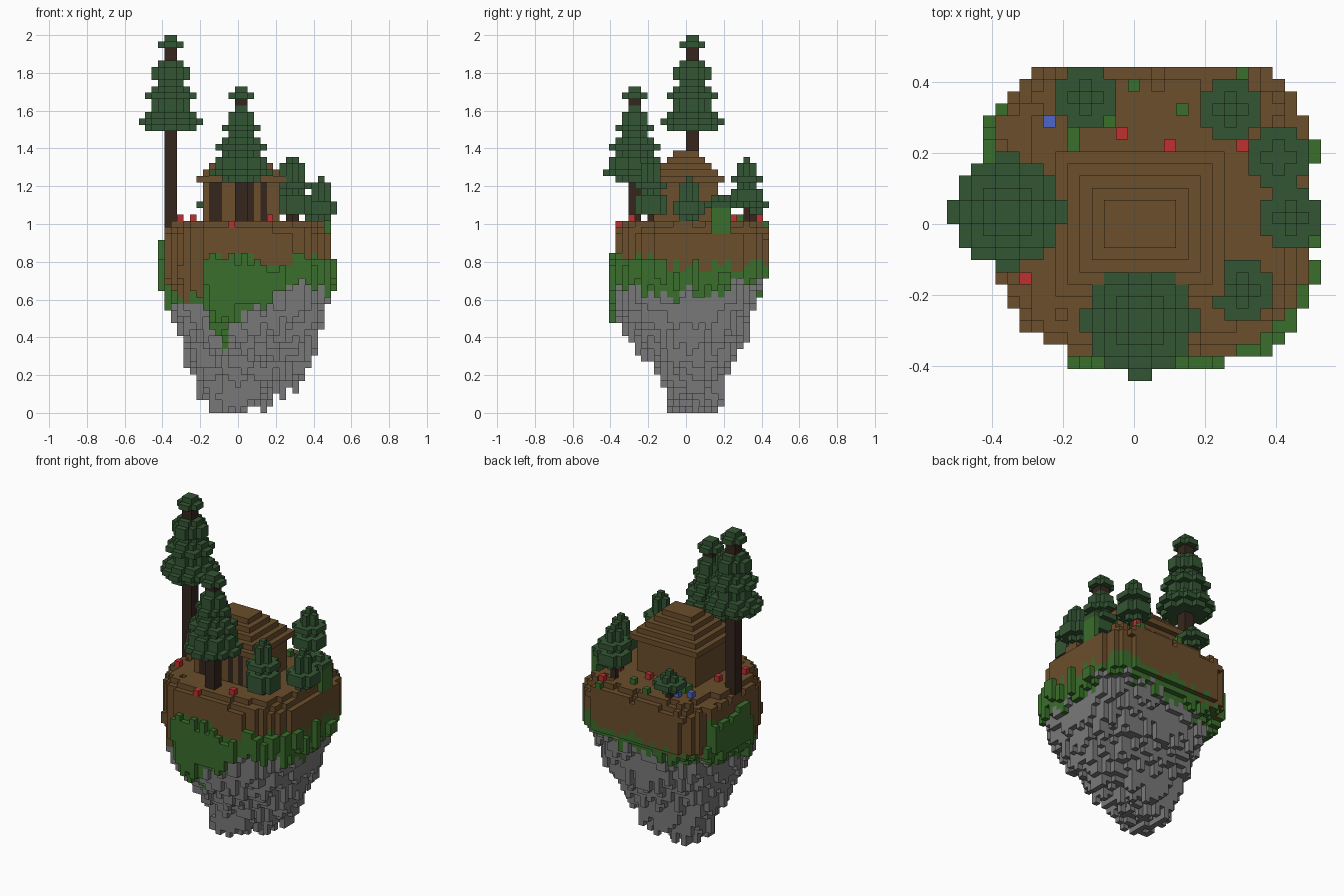
import bpy
import bmesh
import math
import random
from mathutils import Vector, noise

random.seed(4)
cube = bpy.data.objects.get("Cube")
if cube:
    bpy.data.objects.remove(cube)

LAYERS = 59
V = 2 / LAYERS          # edge of one block
GROUND = 30             # first layer above the plateau


def material(name, code):
    def linear(h):
        c = int(h, 16) / 255
        return c / 12.92 if c < 0.04 else ((c + 0.055) / 1.055) ** 2.4
    colour = [linear(code[n:n + 2]) for n in (0, 2, 4)] + [1]
    mat = bpy.data.materials.new(name)
    mat.use_nodes = True
    mat.diffuse_color = colour
    mat.node_tree.nodes["Principled BSDF"].inputs["Base Color"].default_value = colour
    return mat


MATS = {name: material(name, code) for name, code in {
    "earth": "6b4e2b", "moss": "3a6e2b", "stone": "797979", "needles": "345634",
    "bark": "36261d", "red petals": "bf3030", "blue petals": "4c66c8"}.items()}

# Corner loop of each of the six faces of a block
SIDES = {}
for axis in range(3):
    for sign in (0, 1):
        loop = []
        for a, b in ((0, 0), (1, 0), (1, 1), (0, 1)):
            corner = [0, 0, 0]
            corner[axis], corner[(axis + 1) % 3], corner[(axis + 2) % 3] = sign, a, b
            loop.append(tuple(corner))
        step = [0, 0, 0]
        step[axis] = 2 * sign - 1
        SIDES[tuple(step)] = loop if sign else loop[::-1]


def build(name, cells):
    """Turn {(i, j, k): material name} into a mesh with only its outer faces."""
    bm = bmesh.new()
    verts, names = {}, sorted(set(cells.values()))
    for cell, colour in cells.items():
        for step, loop in SIDES.items():
            if tuple(c + s for c, s in zip(cell, step)) in cells:
                continue
            ring = []
            for corner in loop:
                p = tuple(c + s for c, s in zip(cell, corner))
                if p not in verts:
                    verts[p] = bm.verts.new(((p[0] - 0.5) * V, p[1] * V, p[2] * V))
                ring.append(verts[p])
            bm.faces.new(ring).material_index = names.index(colour)
    mesh = bpy.data.meshes.new(name)
    bm.to_mesh(mesh)
    bm.free()
    for n in names:
        mesh.materials.append(MATS[n])
    bpy.context.collection.objects.link(bpy.data.objects.new(name, mesh))


def lookup(table, t):
    """Linear interpolation of the rows of a table by their first entry."""
    t = min(max(t, table[0][0]), table[-1][0])
    for low, high in zip(table, table[1:]):
        if t <= high[0]:
            f = (t - low[0]) / (high[0] - low[0])
            return [a + (b - a) * f for a, b in zip(low[1:], high[1:])]


# Island extents in blocks: layer, left, right, front, back
PROFILE = [
    (0, -4.5, 1.5, -3, 5), (3, -6, 9.5, -3, 6), (6, -7.5, 11, -4.5, 6.5),
    (9, -8.5, 12, -7, 8), (12, -9, 13, -9.5, 9.7), (15, -10, 13.6, -11, 10),
    (18, -10.7, 14.2, -11.2, 11), (21, -11.5, 14.5, -11.2, 13.2),
    (27, -11.5, 14.5, -11.2, 13.4), (30, -11.2, 12.8, -11, 13)]
# Moss band: bearing in degrees, upper and lower layer, chance of bulging out
BAND = [
    (0, 23, 18, 0.6), (25, 22, 19, 0.4), (45, 23, 20, 0), (90, 21, 18, 0),
    (138, 21, 18, 0), (143, 26, 18, 1), (183, 26, 17, 1), (195, 18, 17, 0),
    (238, 18, 16, 0), (247, 24, 12, 1), (255, 24, 10, 1), (263, 24, 15, 1),
    (285, 23, 16.5, 1), (300, 22.5, 18, 1), (315, 24, 20.5, 0.8),
    (330, 24, 19.5, 0.7), (345, 22.5, 18, 0.6), (360, 23, 18, 0.6)]


def reach(x, y, layer, grow=0):
    """Below one when the point lies inside the rounded outline of the layer."""
    left, right, front, back = lookup(PROFILE, layer)
    power = 2.1 + ((3 if y < 0 else 4.2) - 2.1) * min(max(layer - 8, 0) / 12, 1)
    u = abs(x - (left + right) / 2) / ((right - left) / 2 + grow)
    w = abs(y - (front + back) / 2) / ((back - front) / 2 + grow)
    return (u ** power + w ** power) ** (1 / power)


# Island: earth cap, moss drips and ragged stone underside
island = {}
for i in range(-15, 16):
    for j in range(-13, 13):
        x, y = i, j + 0.5
        upper, lower, bulge = lookup(BAND, math.degrees(math.atan2(y, x)) % 360)
        drip = random.choice((-1.5, -0.5, 0, 0.5, 1))
        upper, lower = upper + random.choice((-1, 0, 0, 1)), lower + drip
        grow = 0.9 if random.random() < bulge else 0
        shift = random.choice((-2, -1, -1, 0, 0, 1))
        edge = reach(x, y, 28)
        bumps = noise.noise(Vector((x, y, 0)) * 0.37)
        top = GROUND - (edge > 0.8 and bumps > 0.05) - (edge > 0.93)
        for k in range(top):
            mossy = lower <= k < upper
            level = k + shift if k < 20 else k
            if level >= 0 and reach(x, y, level, grow if mossy else 0) <= 1:
                island[i, j, k] = "moss" if mossy else "stone" if k < lower else "earth"
build("floating_island", island)


def surface(i, j):
    return max((k for k in range(GROUND) if (i, j, k) in island), default=GROUND - 1) + 1


def tree(name, x, y, base, radii, trunk):
    """Stacked discs of needles round a square trunk; a radius of 0 bares the trunk."""
    cells = {}
    for i in range(-15, 16):
        for j in range(-13, 13):
            dx, dy = i - x, j + 0.5 - y
            if max(abs(dx), abs(dy)) < trunk:
                for k in range(GROUND - 2, base + len(radii) - 1):
                    cells[i, j, k] = "bark"
            for n, r in enumerate(radii):
                if r and dx * dx + dy * dy <= r * (r - 0.55) + 0.15:
                    cells[i, j, base + n] = "needles"
    build(name, cells)


# Trees
tree("tall_tree", -10.5, 1, 44, (4, 5, 4, 3, 3, 4, 3, 2, 3, 3, 2, 0, 0, 2, 1), 1)
tree("front_tree", 0.5, -8, 36, (3, 5, 4, 4, 3, 4, 3, 2, 3, 2, 2, 1, 0, 2, 1), 1)
tree("back_left_tree", 8, 9.5, 32, (1.5, 2.5, 2.5, 1.5, 2.5, 1.5, 1.5, 0.5), 0.5)
tree("front_left_tree", 9, -5.5, 31, (2.5, 2.5, 2.5, 1.5, 2.5, 1.5, 1.5, 1.5, 0.5), 0.5)
tree("side_tree", 13, 0.5, 30, (1.5, 2.5, 2.5, 1.5, 1.5, 1.5, 0.5), 0.5)
tree("low_tree", 12, 5.5, 30, (2.2, 2.2, 2.5, 1.5), 0.5)
tree("back_right_tree", -4, 10.5, 31, (1.5, 2.5, 1.5, 0.5), 0.5)


def slab(cells, left, right, half_y, k):
    for i in range(left, right + 1):
        for j in range(-half_y, half_y):
            cells[i, j, k] = "earth"


# Cabin: walls with dark front posts, then a stepped hip roof with overhanging eaves
walls, roof = {}, {}
for k in range(GROUND - 1, 36):
    slab(walls, -5, 6, 5, k)
    for i in (-4, -3, 2, 4):
        walls[i, -5, k] = "bark"
for n in range(5):
    slab(roof, n - 6, 7 - n, 6 - n, 36 + n)
build("cabin_walls", walls)
build("cabin_roof", roof)

# Flowers and grass on the plateau
PLANTS = {
    "red petals": ((-1, 7), (3, 6), (9, 6), (-9, -5), (5, -9), (-1, -11),
                   (-7, 0), (-4, 10), (9, 11)),
    "blue petals": ((-7, 8), (-5, 9)),
    "moss": ((-2, 8), (-5, 7), (-5, 6), (0, 11), (9, 12), (4, 9))}
for colour, spots in PLANTS.items():
    part = "grass_tufts" if colour == "moss" else colour.split()[0] + "_flowers"
    build(part, {(i, j, surface(i, j)): colour for i, j in spots})
build("tall_grass", {(14, j, k): "moss" for j in (4, 5, 6)
                     for k in range(surface(14, j), GROUND + 2)})
